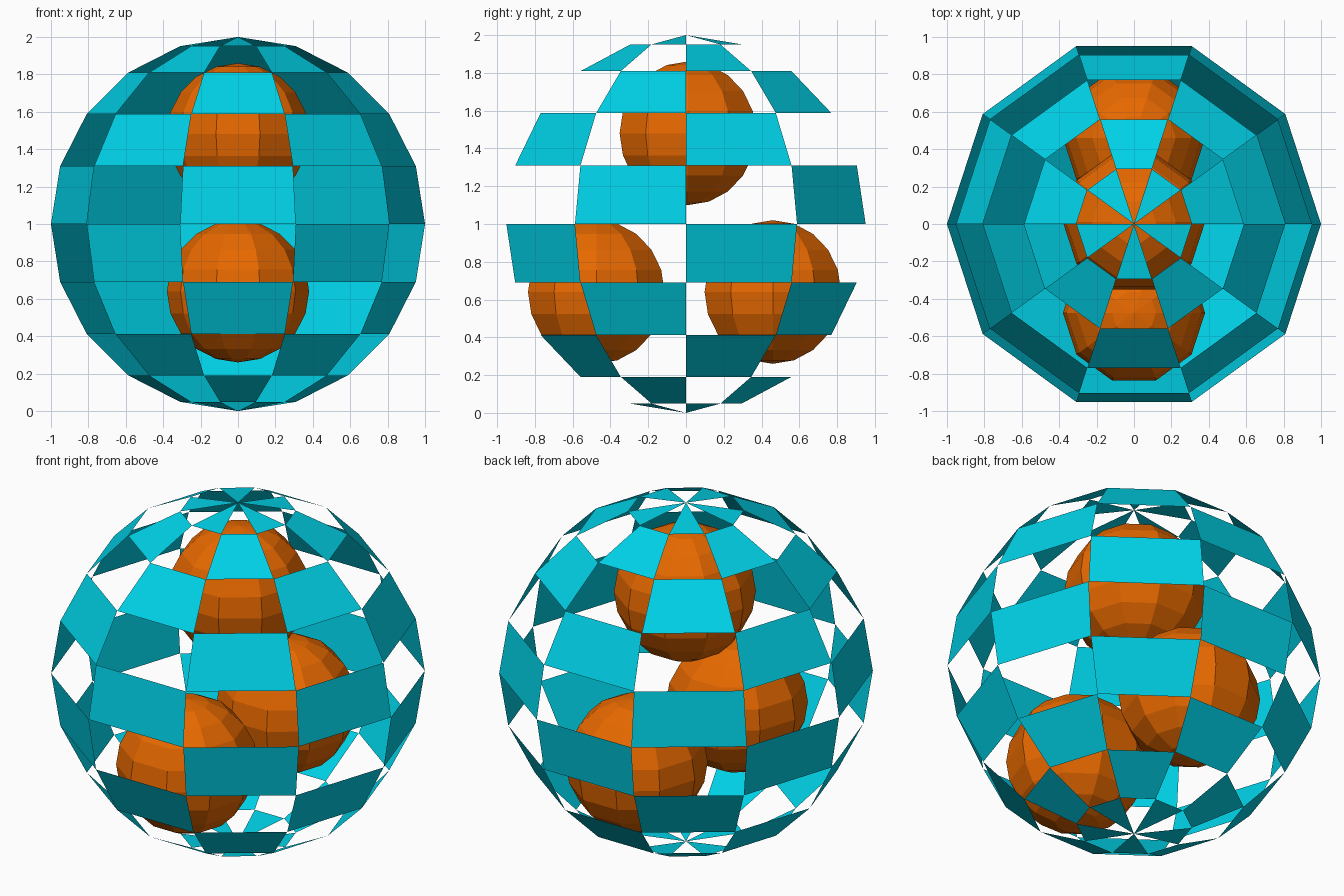
import bpy, bmesh
from mathutils import Matrix
from math import atan2, asin, floor, pi

if "Cube" in bpy.data.objects:
    bpy.data.objects.remove(bpy.data.objects["Cube"])


def material(name, color):
    m = bpy.data.materials.new(name)
    m.diffuse_color = color
    m.use_nodes = True
    m.node_tree.nodes["Principled BSDF"].inputs["Base Color"].default_value = m.diffuse_color
    return m


def ball(name, radius, center, mat, checkered=False):
    """Ten-sided, ten-ring flat-shaded ball, optionally with alternate faces cut out."""
    bm = bmesh.new()
    # quarter turn puts a corner on the x axis and a flat side at the front
    bmesh.ops.create_uvsphere(bm, u_segments=10, v_segments=10, radius=radius,
                              matrix=Matrix.Rotation(pi / 2, 4, 'Z'))
    if checkered:
        gone = []
        for f in bm.faces:
            c = f.calc_center_median()
            seg = floor(atan2(c.y, c.x) / (pi / 5)) % 10
            ring = floor((asin(c.z / c.length) + pi / 2) / (pi / 10))
            if (seg + ring) % 2:
                gone.append(f)
        bmesh.ops.delete(bm, geom=gone, context='FACES')
    bmesh.ops.translate(bm, vec=center, verts=bm.verts)
    me = bpy.data.meshes.new(name)
    bm.to_mesh(me)
    bm.free()
    me.materials.append(mat)
    ob = bpy.data.objects.new(name, me)
    bpy.context.collection.objects.link(ob)
    return ob


cyan = material("cyan", (0.0, 0.64, 0.8, 1))
orange = material("orange", (0.8, 0.14, 0.0, 1))

# open checkered shell
ball("checkered_shell", 1.0, (0, 0, 1), cyan, checkered=True)

# three balls inside
for name, y, z in (("top_ball", 0.01, 1.48),
                   ("front_ball", -0.475, 0.64),
                   ("back_ball", 0.46, 0.64)):
    ball(name, 0.38, (0, y, z), orange)
